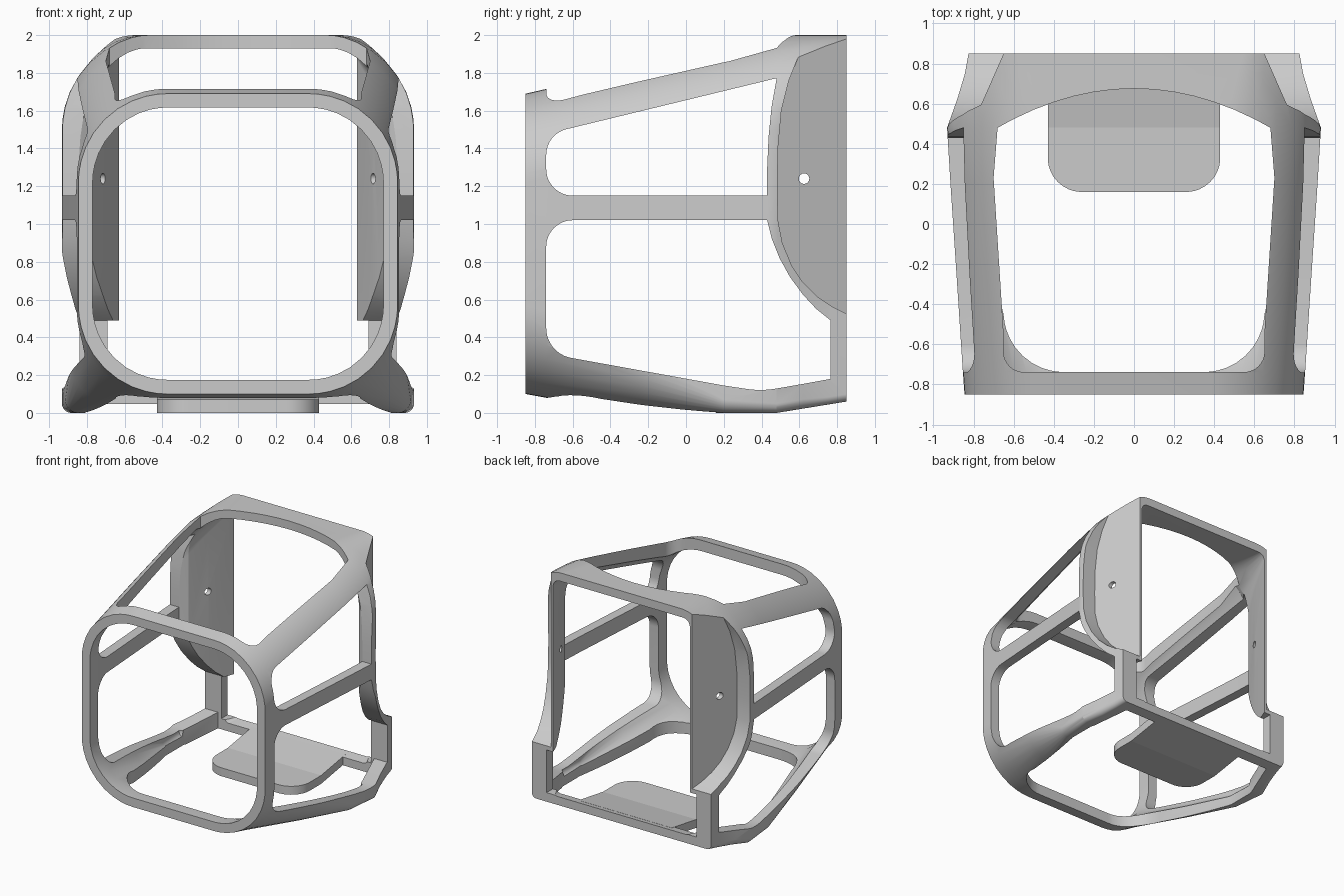
import bpy, bmesh, math
from mathutils import Vector

if "Cube" in bpy.data.objects:
    bpy.data.objects.remove(bpy.data.objects["Cube"])


def fillet(pts, n=10):
    """Round a closed 2D polygon; each point is (a, b) or (a, b, radius)."""
    out, k = [], len(pts)
    for i, q in enumerate(pts):
        p = Vector(q[:2])
        r = q[2] if len(q) > 2 else 0
        if r == 0:
            out.append(p)
            continue
        u = (Vector(pts[i - 1][:2]) - p).normalized()
        v = (Vector(pts[(i + 1) % k][:2]) - p).normalized()
        half = u.angle(v) / 2
        c = p + (u + v).normalized() * r / math.sin(half)
        a, b = p + u * r / math.tan(half) - c, p + v * r / math.tan(half) - c
        out += [c + a.lerp(b, j / n).normalized() * r for j in range(n + 1)]
    return out


def loft(name, rings):
    """Closed solid skinned through rings with equal point counts."""
    bm = bmesh.new()
    rows = [[bm.verts.new(p) for p in ring] for ring in rings]
    for r0, r1 in zip(rows, rows[1:]):
        for i in range(len(r0)):
            bm.faces.new((r0[i - 1], r0[i], r1[i], r1[i - 1]))
    bm.faces.new(rows[0])
    bm.faces.new(rows[-1])
    bmesh.ops.recalc_face_normals(bm, faces=bm.faces)
    me = bpy.data.meshes.new(name)
    bm.to_mesh(me)
    bm.free()
    ob = bpy.data.objects.new(name, me)
    bpy.context.collection.objects.link(ob)
    return ob


def prism(name, outline, f0, f1):
    return loft(name, [[f(*p) for p in outline] for f in (f0, f1)])


def section(y, hx, z0, z1, rb, rt):
    pts = fillet([(-hx, z0, rb), (hx, z0, rb), (hx, z1, rt), (-hx, z1, rt)])
    return [(x, y, z) for x, z in pts]


def boolean(ob, other, op='DIFFERENCE'):
    m = ob.modifiers.new(op, 'BOOLEAN')
    m.operation, m.solver, m.object = op, 'EXACT', other
    bpy.context.view_layer.objects.active = ob
    bpy.ops.object.modifier_apply(modifier=m.name)
    bpy.data.objects.remove(other)


def mirrored(half):
    return half + [(-p[0], *p[1:]) for p in reversed(half) if p[0] != 0]


# Body shell: outer skin minus inner cavity (y, half width, bottom, top, radii)
frame = loft("cage_frame", [section(*s) for s in (
    (-.85, .845, .10, 1.69, .47, .47), (-.74, .853, .08, 1.715, .46, .47),
    (-.25, .885, .035, 1.83, .25, .47), (.2, .915, 0, 1.935, .07, .48),
    (.48, .932, 0, 2.0, .05, .5), (.62, .882, .023, 2.0, .05, .4),
    (.75, .843, .044, 2.0, .04, .33), (.85, .825, .06, 2.0, .04, .28))])
cavity = loft("cavity", [section(*s) for s in (
    (-.95, .768, .18, 1.61, .40, .40), (-.74, .772, .17, 1.625, .39, .40),
    (-.25, .805, .115, 1.75, .2, .40), (.2, .835, .07, 1.86, .05, .40),
    (.43, .845, .07, 1.925, .05, .40), (.47, .785, .075, 1.93, .05, .34),
    (.63, .712, .09, 1.93, .05, .2), (.85, .63, .13, 1.93, .04, .06),
    (.95, .595, .14, 1.93, .04, .06))])
boolean(frame, cavity)

# Side windows above and below the middle rail
across = (lambda y, z: (-2, y, z), lambda y, z: (2, y, z))
upper = [(-.74, 1.15, .14), (.43, 1.15), (.43, 1.3), (.437, 1.46),
         (.453, 1.62), (.48, 1.772), (-.74, 1.476, .14)]
lower = [(-.74, 1.02, .14), (.43, 1.02), (.455, .92), (.495, .82), (.55, .72),
         (.62, .625), (.69, .55), (.765, .49), (.765, .18), (.6, .15, .15),
         (.4, .115, .5), (.2, .145, .3), (-.74, .315, .16)]
for pts in (upper, lower):
    boolean(frame, prism("side_window", fillet(pts), *across))

# Top window with the bowed rear edge
bow = [(x, .675 - .195 * (x / .68) ** 2) for x in (0, .1, .2, .3, .4, .5, .6, .68)]
top = mirrored(bow + [(.70, .23), (.65, -.55), (.65, -.738, .1)])
boolean(frame, prism("top_window", fillet(top),
                     lambda x, y: (x, y, 1.2), lambda x, y: (x, y, 2.5)))

# Bottom window
low = mirrored([(.72, .765), (.82, .45), (.82, .22), (.65, -.45), (.63, -.738, .3)])
boolean(frame, prism("bottom_window", fillet(low),
                     lambda x, y: (x, y, -.5), lambda x, y: (x, y, .48)))

# Clearance between the two rear corner posts
gap = [(-.69, .6), (.69, .6), (.69, 1), (-.69, 1)]
boolean(frame, prism("post_gap", gap,
                     lambda x, y: (x, y, .135), lambda x, y: (x, y, .49)))

# Recessed slanted side panels with a small hole
recess = [(.9, .505), (.85, .525), (.77, .565), (.69, .62), (.62, .69), (.56, .78),
          (.51, .9), (.487, 1.02), (.484, 1.2), (.487, 1.4), (.505, 1.6),
          (.545, 1.76), (.605, 1.91), (.7, 2.1), (.9, 2.1)]
hole = [(.625 + .028 * math.cos(t * math.pi / 8), 1.24 + .028 * math.sin(t * math.pi / 8))
        for t in range(16)]
for s in (1, -1):
    boolean(frame, prism("panel_recess", recess,
                         lambda y, z: (s * (.65 + .44 * (.85 - y)), y, z),
                         lambda y, z: (s * 1.3, y, z)))
boolean(frame, prism("panel_hole", hole, *across))

# Rear bottom tongue: flat rounded front, sloped rear
tongue = prism("bottom_tongue",
               fillet([(-.43, .16, .17), (.43, .16, .17), (.43, .48), (-.43, .48)]),
               lambda x, y: (x, y, 0), lambda x, y: (x, y, .07))
ramp = prism("tongue_ramp", [(.48, 0), (.80, .052), (.80, .122), (.48, .07)],
             lambda y, z: (-.43, y, z), lambda y, z: (.43, y, z))

# Crisp edges, smooth rounded surfaces
for ob in (frame, tongue, ramp):
    bpy.ops.object.select_all(action='DESELECT')
    ob.select_set(True)
    bpy.context.view_layer.objects.active = ob
    bpy.ops.object.shade_smooth_by_angle(angle=math.radians(25))
